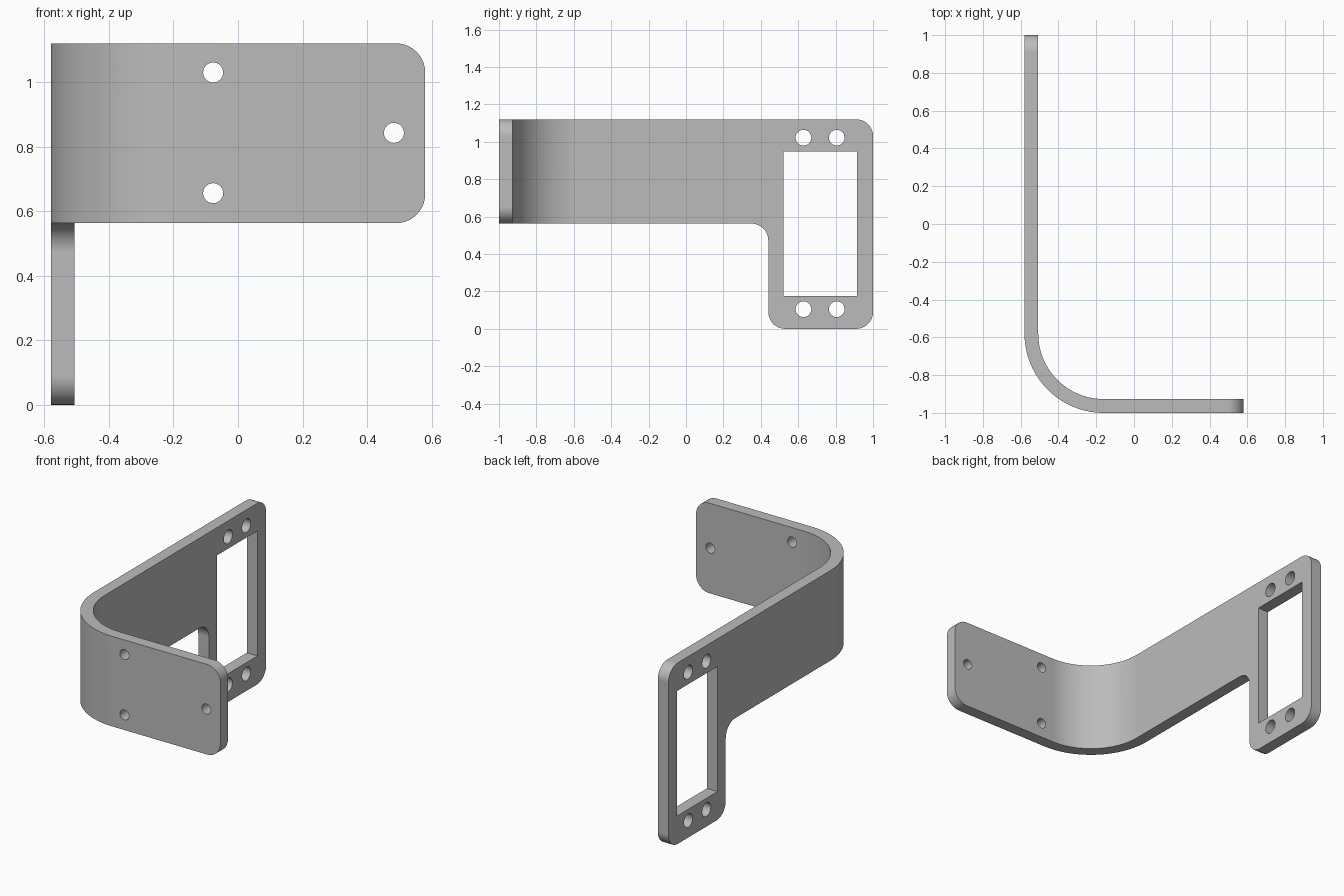
import bpy, bmesh
from math import sin, cos, pi
from mathutils import Vector

if "Cube" in bpy.data.objects:
    bpy.data.objects.remove(bpy.data.objects["Cube"], do_unlink=True)

# Main sizes
THICK, HALF_W, HALF_L = 0.073, 0.58, 1.0
TOP, LOW = 1.12, 0.563
BEND_R, SEGS = 0.42, 24
BEND_Y, BEND_X = BEND_R - HALF_L, BEND_R - HALF_W
BEND_LEN = BEND_R * pi / 2
ROUND = 0.09


def flange(x):
    """Flat-pattern distance of a point on the front flange."""
    return BEND_Y - BEND_LEN - (x - BEND_X)


def rounded(corners, steps=10):
    """Right-angled outline with each corner rounded."""
    pts = []
    for i, c in enumerate(corners):
        p = Vector(c)
        a = (Vector(corners[i - 1]) - p).normalized()
        b = (Vector(corners[(i + 1) % len(corners)]) - p).normalized()
        for k in range(steps + 1):
            t = k / steps * pi / 2
            pts.append(p + ROUND * (a * (1 - sin(t)) + b * (1 - cos(t))))
    return pts


def circle(s, z, r, n=32):
    return [(s + r * cos(2 * pi * k / n), z + r * sin(2 * pi * k / n)) for k in range(n)]


def fold(v):
    """Wrap the flat blank (length, height, depth) round the bend."""
    s, z, t = v
    if s >= BEND_Y:
        return Vector((t - HALF_W, s, z))
    if s <= BEND_Y - BEND_LEN:
        return Vector((BEND_X + BEND_Y - BEND_LEN - s, t - HALF_L, z))
    a = (BEND_Y - s) / BEND_R
    r = BEND_R - t
    return Vector((BEND_X - r * cos(a), BEND_Y - r * sin(a), z))


# Flat blank: outline, window, and screw holes
end = flange(HALF_W)
loops = [rounded([(HALF_L, TOP), (end, TOP), (end, LOW), (0.44, LOW), (0.44, 0), (HALF_L, 0)]),
         [(0.52, 0.175), (0.915, 0.175), (0.915, 0.948), (0.52, 0.948)]]
loops += [circle(y, z, 0.042) for y in (0.628, 0.806) for z in (0.105, 1.022)]
loops += [circle(flange(x), z, 0.031) for x, z in ((-0.077, 1.03), (-0.077, 0.656), (0.483, 0.843))]

bm = bmesh.new()
for loop in loops:
    vs = [bm.verts.new((p[0], p[1], 0)) for p in loop]
    for i, v in enumerate(vs):
        bm.edges.new((vs[i - 1], v))
bmesh.ops.triangle_fill(bm, use_beauty=True, edges=bm.edges[:], normal=(0, 0, 1))

# Bend lines
for k in range(SEGS + 1):
    s = BEND_Y - BEND_LEN * k / SEGS
    bmesh.ops.bisect_plane(bm, geom=bm.verts[:] + bm.edges[:] + bm.faces[:],
                           plane_co=(s, 0, 0), plane_no=(1, 0, 0))

# Thickness, then fold
out = bmesh.ops.extrude_face_region(bm, geom=bm.faces[:], use_keep_orig=True)
for v in [g for g in out["geom"] if isinstance(g, bmesh.types.BMVert)]:
    v.co.z = THICK
for v in bm.verts:
    v.co = fold(v.co)
bmesh.ops.recalc_face_normals(bm, faces=bm.faces[:])

mesh = bpy.data.meshes.new("bent_bracket")
bm.to_mesh(mesh)
bm.free()
bracket = bpy.data.objects.new("bent_bracket", mesh)
bpy.context.collection.objects.link(bracket)

# Plain grey metal
mat = bpy.data.materials.new("grey_metal")
mat.use_nodes = True
grey = (0.5, 0.5, 0.5, 1)
mat.diffuse_color = grey
mat.node_tree.nodes["Principled BSDF"].inputs["Base Color"].default_value = grey
mesh.materials.append(mat)

# Smooth the bend and holes, keep rims sharp
bpy.ops.object.select_all(action="DESELECT")
bracket.select_set(True)
bpy.context.view_layer.objects.active = bracket
bpy.ops.object.shade_smooth_by_angle(angle=pi / 6)
weighted = bracket.modifiers.new("flat_face_normals", "WEIGHTED_NORMAL")
weighted.keep_sharp = True
